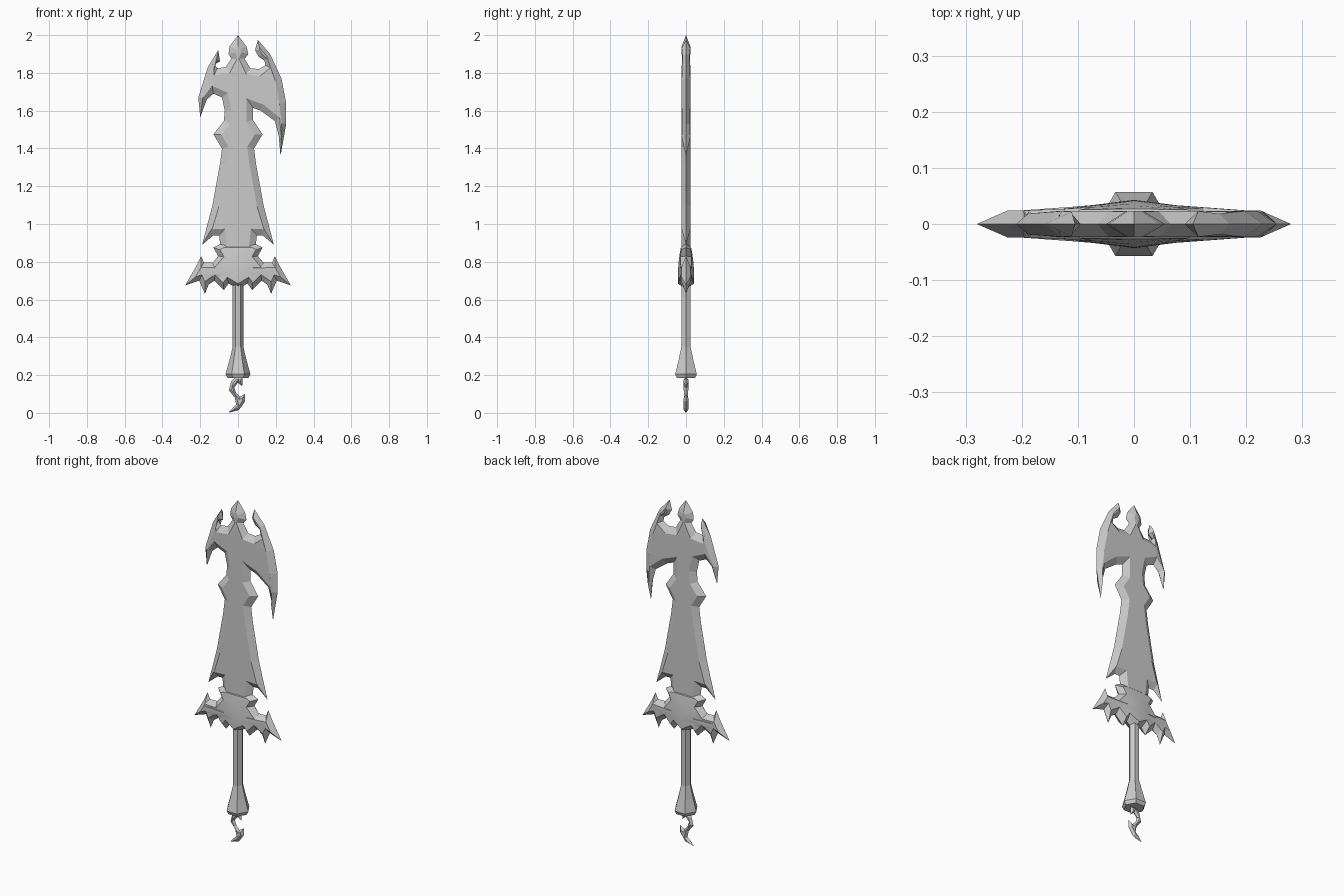
import bpy
import bmesh
import math
from mathutils import Vector
from mathutils.geometry import intersect_line_line_2d, tessellate_polygon

default_cube = bpy.data.objects.get("Cube")
if default_cube:
    bpy.data.objects.remove(default_cube, do_unlink=True)

steel = bpy.data.materials.new("grey steel")
steel.use_nodes = True
GREY = (0.6, 0.6, 0.6, 1)
steel.diffuse_color = GREY
steel.node_tree.nodes["Principled BSDF"].inputs["Base Color"].default_value = GREY


def finish(name, bm, smooth_angle=None):
    """Turn a bmesh into a named, coloured object."""
    bmesh.ops.recalc_face_normals(bm, faces=bm.faces[:])
    mesh = bpy.data.meshes.new(name)
    bm.to_mesh(mesh)
    bm.free()
    mesh.materials.append(steel)
    obj = bpy.data.objects.new(name, mesh)
    bpy.context.collection.objects.link(obj)
    if smooth_angle:
        bpy.ops.object.select_all(action="DESELECT")
        obj.select_set(True)
        bpy.context.view_layer.objects.active = obj
        bpy.ops.object.shade_smooth_by_angle(angle=math.radians(smooth_angle))
    return obj


def mirrored(points):
    """Mirror a half outline to the other side, keeping the winding."""
    return [(-x, z) for x, z in reversed(points)]


def inset_point(points, i, bevel):
    """Move an outline corner inward, less where the shape is thin."""
    count = len(points)
    p = points[i]
    before, after = points[i - 1], points[(i + 1) % count]
    d_in, d_out = (p - before).normalized(), (after - p).normalized()
    n_in, n_out = Vector((d_in.y, -d_in.x)), Vector((d_out.y, -d_out.x))
    inward = (n_in + n_out).normalized()
    distance = bevel / max(inward.dot(n_in), 0.35)
    for j in range(count):
        k = (j + 1) % count
        if i in (j, k):
            continue
        hit = intersect_line_line_2d(p, p + inward * 3, points[j], points[k])
        if hit:
            distance = min(distance, 0.42 * (hit - p).length)
    fullness = min(1, distance / bevel)
    return p + inward * distance, 0.5 + 0.5 * fullness


def sharp_plate(outline, depth, bevel):
    """Flat plate with a sharp rim, bevelled on both sides (clockwise outline)."""
    points = [Vector(p) for p in outline]
    count = len(points)
    inner = [inset_point(points, i, bevel) for i in range(count)]
    triangles = tessellate_polygon([[Vector((p.x, p.y, 0)) for p, _ in inner]])
    bm = bmesh.new()
    rim = [bm.verts.new((p.x, 0, p.y)) for p in points]
    for side in (-1, 1):
        ring = [bm.verts.new((p.x, side * depth * f, p.y)) for p, f in inner]
        for i in range(count):
            j = (i + 1) % count
            bm.faces.new((rim[i], rim[j], ring[j], ring[i]))
        for tri in triangles:
            if len(set(tri)) == 3:
                bm.faces.new([ring[t] for t in tri])
    return bm


# Blade: uneven horned crown above, matching edges below
left_crown = [
    (0.045, 1.94), (0.055, 1.9), (0.035, 1.875), (0.065, 1.825), (0.11, 1.82),
    (0.145, 1.84), (0.14, 1.865), (0.11, 1.885), (0.09, 1.92), (0.105, 1.975),
    (0.17, 1.9), (0.23, 1.77), (0.255, 1.64), (0.255, 1.53), (0.225, 1.36),
    (0.215, 1.47), (0.195, 1.545), (0.12, 1.6), (0.08, 1.615), (0.08, 1.55),
]
right_crown = [
    (0.045, 1.94), (0.05, 1.9), (0.035, 1.875), (0.065, 1.83), (0.11, 1.825),
    (0.125, 1.845), (0.095, 1.86), (0.105, 1.92), (0.16, 1.83), (0.21, 1.67),
    (0.2, 1.565), (0.165, 1.66), (0.13, 1.69), (0.085, 1.67), (0.07, 1.6),
    (0.075, 1.545),
]
lower_edge = [
    (0.13, 1.475), (0.085, 1.4), (0.095, 1.32), (0.135, 1.1), (0.19, 0.89),
    (0.13, 0.94), (0.1, 0.94), (0.09, 0.85), (0.06, 0.74),
]
blade_outline = ([(0, 2)] + left_crown + lower_edge
                 + mirrored(lower_edge) + mirrored(right_crown))
finish("blade", sharp_plate(blade_outline, 0.023, 0.035))

# Guard: spiked wings on both sides with a swollen middle
wing = [
    (0.08, 0.9), (0.13, 0.875), (0.105, 0.83), (0.135, 0.795), (0.18, 0.795),
    (0.195, 0.83), (0.225, 0.77), (0.28, 0.675), (0.205, 0.7), (0.175, 0.63),
    (0.155, 0.68), (0.125, 0.7), (0.075, 0.65), (0.05, 0.685),
]
guard = sharp_plate([(0, 0.9)] + wing + [(0, 0.655)] + mirrored(wing), 0.024, 0.025)
cuts = [((x, 0, 0), (1, 0, 0)) for x in (-0.07, 0, 0.07)]
cuts += [((0, 0, z), (0, 0, 1)) for z in (0.71, 0.76, 0.82)]
for place, direction in cuts:
    everything = guard.verts[:] + guard.edges[:] + guard.faces[:]
    bmesh.ops.bisect_plane(guard, geom=everything, plane_co=place, plane_no=direction)
for v in guard.verts:
    if abs(v.co.y) > 0.005:
        across = max(0, 1 - abs(v.co.x) / 0.15)
        along = max(0, 1 - ((v.co.z - 0.72) / 0.17) ** 2)
        v.co.y += math.copysign(0.019 * across * along, v.co.y)
finish("guard", guard, 35)


# Grip: six-sided bar that flares into the pommel
def six_sided(name, profile):
    bm = bmesh.new()
    rings = []
    for z, radius in profile:
        angles = [math.radians(60 * i) for i in range(6)]
        rings.append([bm.verts.new((radius * math.cos(a), radius * math.sin(a), z))
                      for a in angles])
    for upper, lower in zip(rings, rings[1:]):
        for i in range(6):
            j = (i + 1) % 6
            bm.faces.new((upper[i], upper[j], lower[j], lower[i]))
    bm.faces.new(rings[0])
    bm.faces.new(rings[-1])
    return finish(name, bm)


six_sided("grip_and_pommel",
          [(0.72, 0.028), (0.35, 0.028), (0.28, 0.045), (0.205, 0.066), (0.185, 0.056)])

# Curved hook hanging under the pommel
hook_outline = [
    (-0.035, 0.17), (-0.01, 0.19), (0.025, 0.185), (0.022, 0.14), (0, 0.16),
    (-0.02, 0.135), (-0.01, 0.105), (0.01, 0.085), (0.037, 0.1), (0.037, 0.06),
    (0.005, 0.015), (-0.052, 0), (-0.01, 0.045), (-0.017, 0.08), (-0.048, 0.12),
]
finish("pommel_hook", sharp_plate(hook_outline, 0.012, 0.012))
